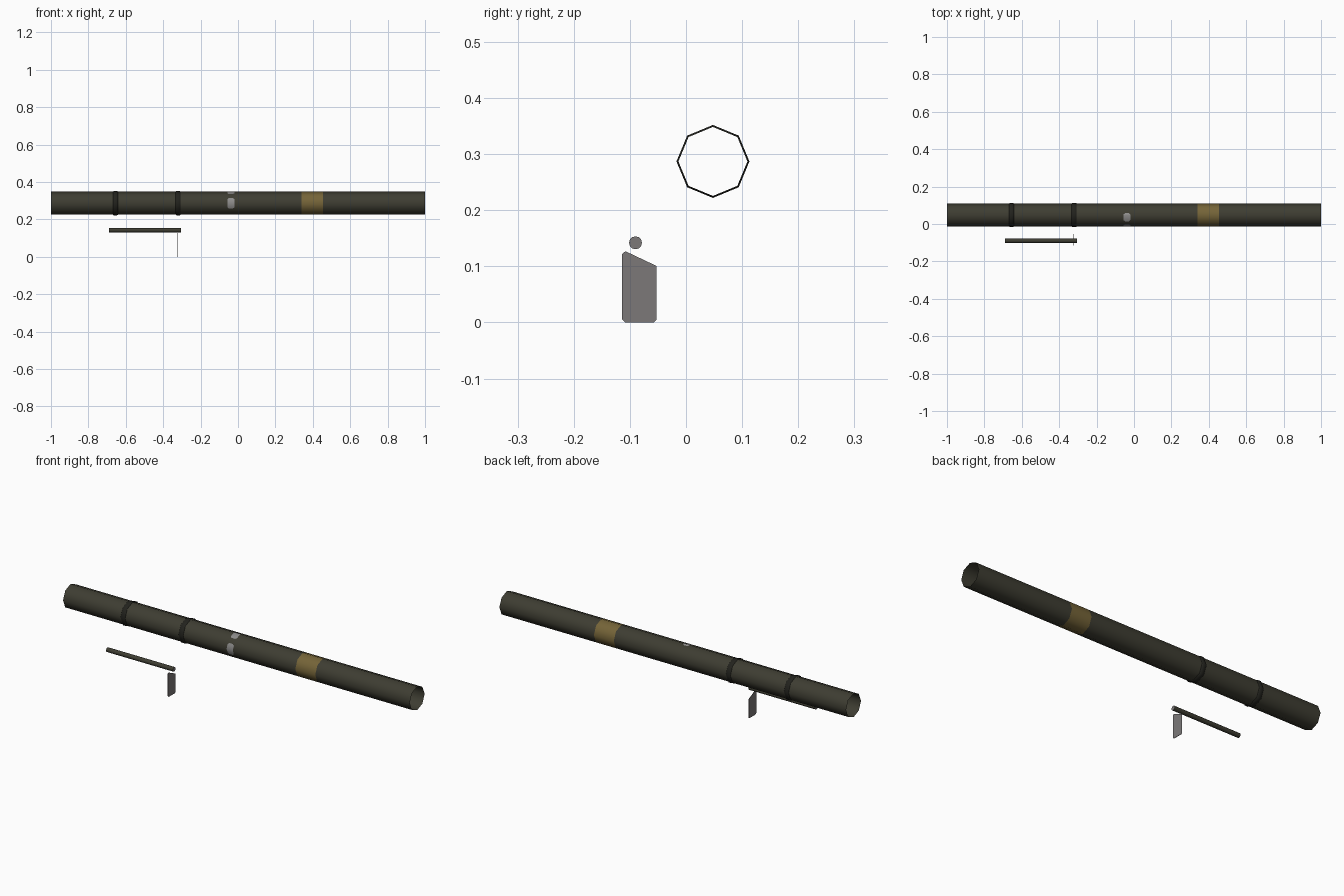
import bpy, math

if "Cube" in bpy.data.objects:
    bpy.data.objects.remove(bpy.data.objects["Cube"])

CY, CZ = 0.048, 0.287      # tube axis
R, RING_R = 0.0615, 0.065  # tube and clamp radii


def mat(name, rgb):
    m = bpy.data.materials.new(name)
    lin = [((c / 255 + 0.055) / 1.055) ** 2.4 for c in rgb]
    m.diffuse_color = (*lin, 1)
    m.use_nodes = True
    m.node_tree.nodes["Principled BSDF"].inputs["Base Color"].default_value = m.diffuse_color
    return m


olive = mat("dark olive", (62, 61, 50))
gold = mat("dull gold", (117, 100, 56))
black = mat("blackish olive", (34, 34, 29))
grey = mat("mid grey", (124, 121, 121))
pale = mat("pale grey", (142, 141, 140))


def make(name, verts, faces, mats, smooth=False):
    me = bpy.data.meshes.new(name)
    me.from_pydata(verts, [], faces)
    for m in mats:
        me.materials.append(m)
    for p in me.polygons:
        p.use_smooth = smooth
    ob = bpy.data.objects.new(name, me)
    bpy.context.collection.objects.link(ob)
    return ob


def ring_point(x, r, deg, cy=CY, cz=CZ):
    """Point on the octagon outline; 0 degrees faces front, 90 is up."""
    k = math.cos(math.pi / 8) / math.cos(math.radians(deg % 45 - 22.5))
    a = math.radians(deg)
    return (x, cy - r * k * math.cos(a), cz + r * k * math.sin(a))


def sleeve(name, sections, mats, sides=8, cy=CY, cz=CZ, caps=False):
    """Cylinder along x through (x, radius) sections."""
    verts, faces = [], []
    for x, r in sections:
        for j in range(sides):
            a = 2 * math.pi * j / sides
            verts.append((x, cy - r * math.cos(a), cz + r * math.sin(a)))
    for i in range(len(sections) - 1):
        for j in range(sides):
            k = (j + 1) % sides
            faces.append((i * sides + j, (i + 1) * sides + j,
                          (i + 1) * sides + k, i * sides + k))
    if caps:
        last = (len(sections) - 1) * sides
        faces.append(tuple(range(sides)))
        faces.append(tuple(last + j for j in reversed(range(sides))))
    return make(name, verts, faces, mats, True)


# Open launch tube with a gold band
tube = sleeve("tube", [(-1, R), (0.34, R), (0.455, R), (1, R)], [olive, gold])
for p in tube.data.polygons:
    if 0.34 < p.center.x < 0.455:
        p.material_index = 1

# Two clamp rings
for name, x in (("rear_clamp", -0.655), ("front_clamp", -0.32)):
    sleeve(name, [(x - 0.013, R), (x - 0.009, RING_R),
                  (x + 0.009, RING_R), (x + 0.013, R)], [black])


# Pale painted marks wrapped on the tube, with clipped corners
def mark(name, t0, t1, x0=-0.056, x1=-0.02):
    stops = sorted({t0, t0 + 7, t1 - 7, t1} |
                   {t for t in range(-45, 181, 45) if t0 < t < t1})
    verts, faces = [], []
    for t in stops:
        inset = 0.008 if t in (t0, t1) else 0
        verts += [ring_point(x0 + inset, R + 0.001, t),
                  ring_point(x1 - inset, R + 0.001, t)]
    for i in range(len(stops) - 1):
        faces.append((2 * i, 2 * i + 1, 2 * i + 3, 2 * i + 2))
    make(name, verts, faces, [pale], True)


mark("front_mark", -30, 29)
mark("upper_mark", 55, 100)

# Sight rod with grey end caps
rod = sleeve("sight_rod", [(-0.69, 0.0115), (-0.305, 0.0115)],
             [olive, grey], 12, -0.09, 0.142, True)
for p in rod.data.polygons:
    if abs(p.normal.x) > 0.9:
        p.material_index = 1
        p.use_smooth = False

# Thin grip plate
outline = [(-0.114, 0.006), (-0.108, 0), (-0.057, 0), (-0.053, 0.004),
           (-0.053, 0.101), (-0.108, 0.127), (-0.114, 0.122)]
n = len(outline)
pv = [(x, y, z) for x in (-0.326, -0.324) for y, z in outline]
pf = [tuple(reversed(range(n))), tuple(range(n, 2 * n))]
pf += [(i, (i + 1) % n, n + (i + 1) % n, n + i) for i in range(n)]
make("grip_plate", pv, pf, [grey])
